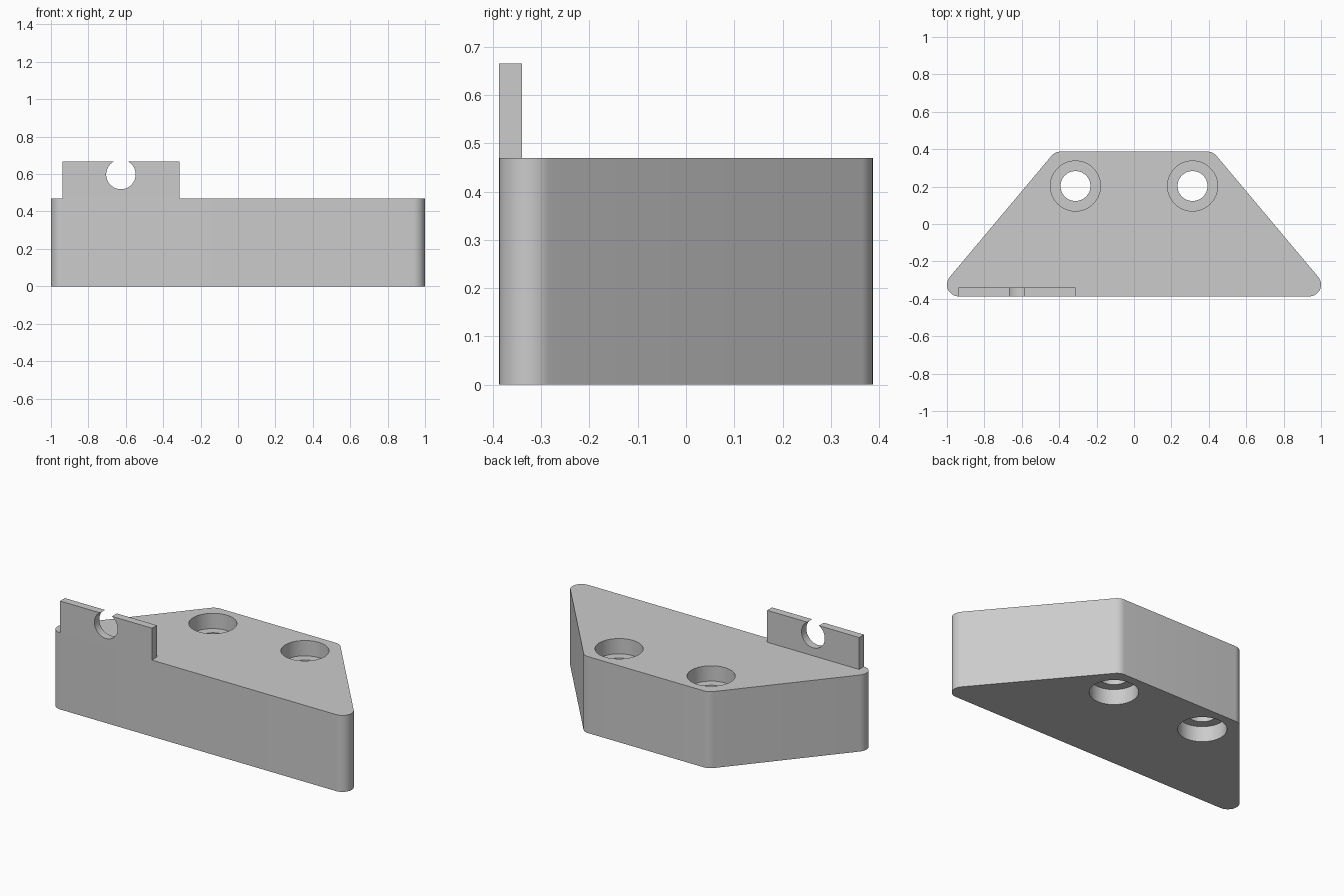
import bpy
import bmesh
from math import sin, cos, pi, atan2, asin
from mathutils import Matrix, Vector

if "Cube" in bpy.data.objects:
    bpy.data.objects.remove(bpy.data.objects["Cube"])

HEIGHT = 0.47
CORNER = 0.063

grey = bpy.data.materials.new("light grey")
grey.use_nodes = True
grey.diffuse_color = (0.6, 0.6, 0.6, 1)
grey.node_tree.nodes["Principled BSDF"].inputs["Base Color"].default_value = (0.6, 0.6, 0.6, 1)


def add_object(name, bm):
    bmesh.ops.recalc_face_normals(bm, faces=bm.faces)
    mesh = bpy.data.meshes.new(name)
    bm.to_mesh(mesh)
    bm.free()
    mesh.materials.append(grey)
    obj = bpy.data.objects.new(name, mesh)
    bpy.context.collection.objects.link(obj)
    return obj


def extrude(name, points, offset):
    """Closed profile swept along an offset."""
    bm = bmesh.new()
    face = bm.faces.new([bm.verts.new(p) for p in points])
    swept = bmesh.ops.extrude_face_region(bm, geom=[face])["geom"]
    bmesh.ops.translate(bm, vec=offset, verts=[v for v in swept if isinstance(v, bmesh.types.BMVert)])
    return add_object(name, bm)


def arc(cx, cy, r, start, end, steps):
    angles = [start + (end - start) * i / steps for i in range(steps + 1)]
    return [(cx + r * cos(a), cy + r * sin(a)) for a in angles]


def activate(obj):
    bpy.ops.object.select_all(action="DESELECT")
    obj.select_set(True)
    bpy.context.view_layer.objects.active = obj


def smooth(obj):
    activate(obj)
    bpy.ops.object.shade_smooth_by_angle(angle=pi / 6)


# Trapezoid block with rounded corners
front_x, back_x, corner_y = 0.937, 0.393, 0.324
slant = atan2(front_x - back_x, 2 * corner_y)
right_half = arc(front_x, -corner_y, CORNER, -pi / 2, slant, 16)
right_half += arc(back_x, corner_y, CORNER, slant, pi / 2, 8)
outline = right_half + [(-x, y) for x, y in reversed(right_half)]
block = extrude("block", [(x, y, 0) for x, y in outline], Vector((0, 0, HEIGHT)))

# Through holes, counterbored from above and below
HOLE, BORE, DEPTH = 0.08, 0.134, 0.094
cutters = []
for x in (-0.313, 0.313):
    for radius, bottom, top in ((HOLE, -0.1, HEIGHT + 0.1),
                                (BORE, -0.1, DEPTH),
                                (BORE, HEIGHT - DEPTH, HEIGHT + 0.1)):
        bm = bmesh.new()
        bmesh.ops.create_cone(bm, cap_ends=True, segments=64, radius1=radius, radius2=radius,
                              depth=top - bottom,
                              matrix=Matrix.Translation((x, 0.203, (top + bottom) / 2)))
        cutter = add_object("hole_cutter", bm)
        cutter.hide_render = True
        cutters.append(cutter)
        mod = block.modifiers.new("hole", "BOOLEAN")
        mod.operation = "DIFFERENCE"
        mod.solver = "EXACT"
        mod.object = cutter

activate(block)
for mod in list(block.modifiers):
    bpy.ops.object.modifier_apply(modifier=mod.name)
for cutter in cutters:
    bpy.data.objects.remove(cutter)
smooth(block)

# Upright tab with an open round clip notch
left, right, top = -0.938, -0.314, 0.666
notch_x, notch_z, notch_r = -0.626, 0.598, 0.079
lip = asin((top - notch_z) / notch_r)
profile = [(left, HEIGHT), (right, HEIGHT), (right, top)]
profile += arc(notch_x, notch_z, notch_r, lip, -pi - lip, 48)
profile += [(left, top)]
tab = extrude("clip_tab", [(x, -0.387, z) for x, z in profile], Vector((0, 0.047, 0)))
smooth(tab)
